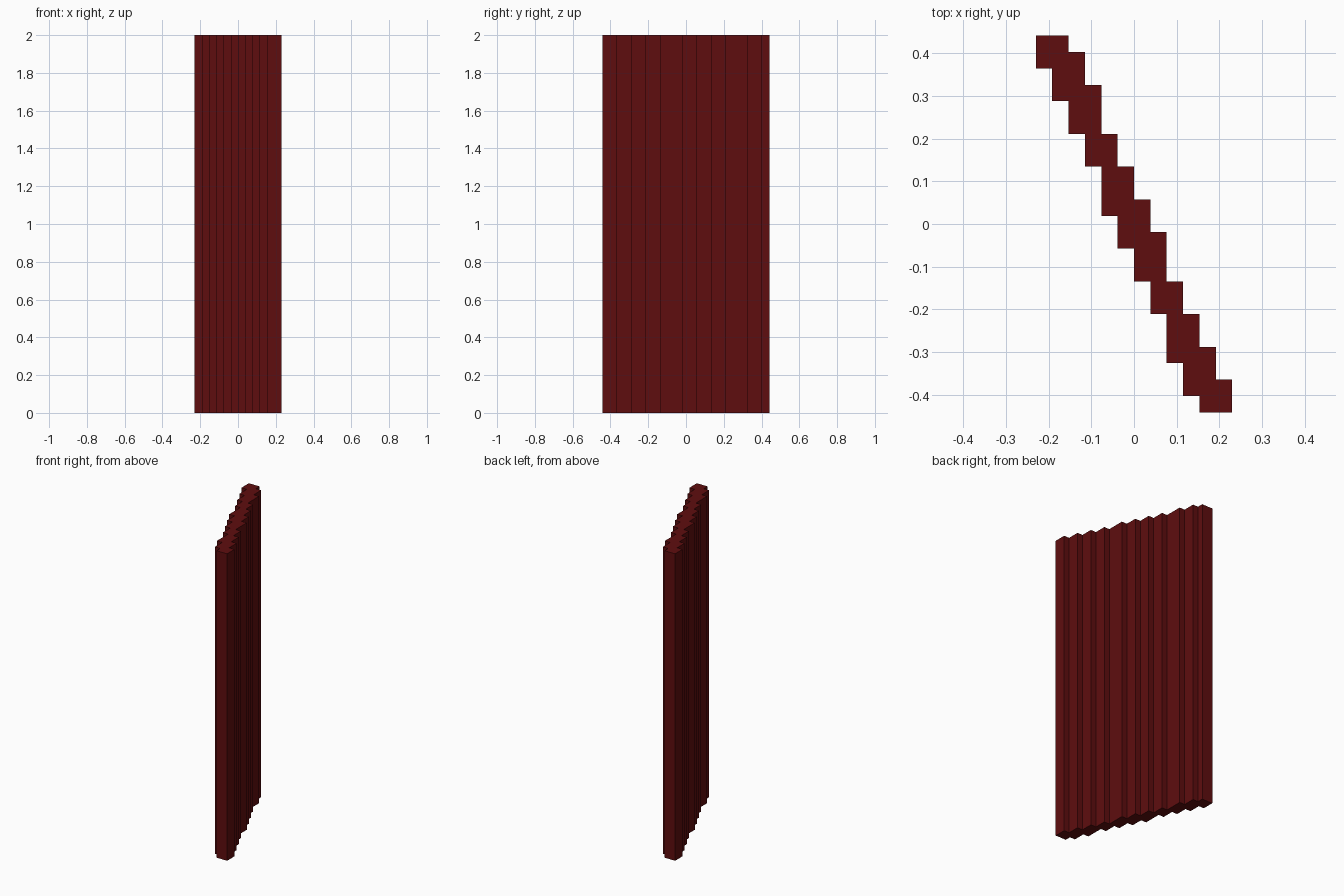
import bpy
import bmesh

cube = bpy.data.objects.get("Cube")
if cube:
    bpy.data.objects.remove(cube, do_unlink=True)

# Dark red paint
red = bpy.data.materials.new("dark_red")
red.use_nodes = True
colour = (0.113, 0.004, 0.0045, 1.0)
red.diffuse_color = colour
red.node_tree.nodes["Principled BSDF"].inputs["Base Color"].default_value = colour

UNIT = 2 / 52.15   # side of one grid step
HEIGHT = 2.0
COLS, ROWS = 12, 23

# Top edge of each one-step-wide column; the bottom edge is its half-turn copy
tops = [23, 23, 22, 20, 17, 15, 13, 11, 8, 6, 4, 2]
bottoms = [ROWS - t for t in reversed(tops)]


def stair(levels):
    """Staircase points from left to right, without repeated corners."""
    points = [(0, levels[0])]
    for i in range(1, COLS):
        if levels[i] != levels[i - 1]:
            points += [(i, levels[i - 1]), (i, levels[i])]
    return points + [(COLS, levels[-1])]


# Stepped diagonal wall panel, extruded from its plan outline
outline = stair(bottoms) + stair(tops)[::-1]
bm = bmesh.new()
base = bm.faces.new([bm.verts.new(((x - COLS / 2) * UNIT, (y - ROWS / 2) * UNIT, 0))
                     for x, y in outline])
extruded = bmesh.ops.extrude_face_region(bm, geom=[base], use_keep_orig=True)
top_verts = [v for v in extruded["geom"] if isinstance(v, bmesh.types.BMVert)]
bmesh.ops.translate(bm, verts=top_verts, vec=(0, 0, HEIGHT))
bmesh.ops.recalc_face_normals(bm, faces=bm.faces)

mesh = bpy.data.meshes.new("stepped_panel")
bm.to_mesh(mesh)
bm.free()
mesh.materials.append(red)
panel = bpy.data.objects.new("stepped_panel", mesh)
bpy.context.collection.objects.link(panel)
